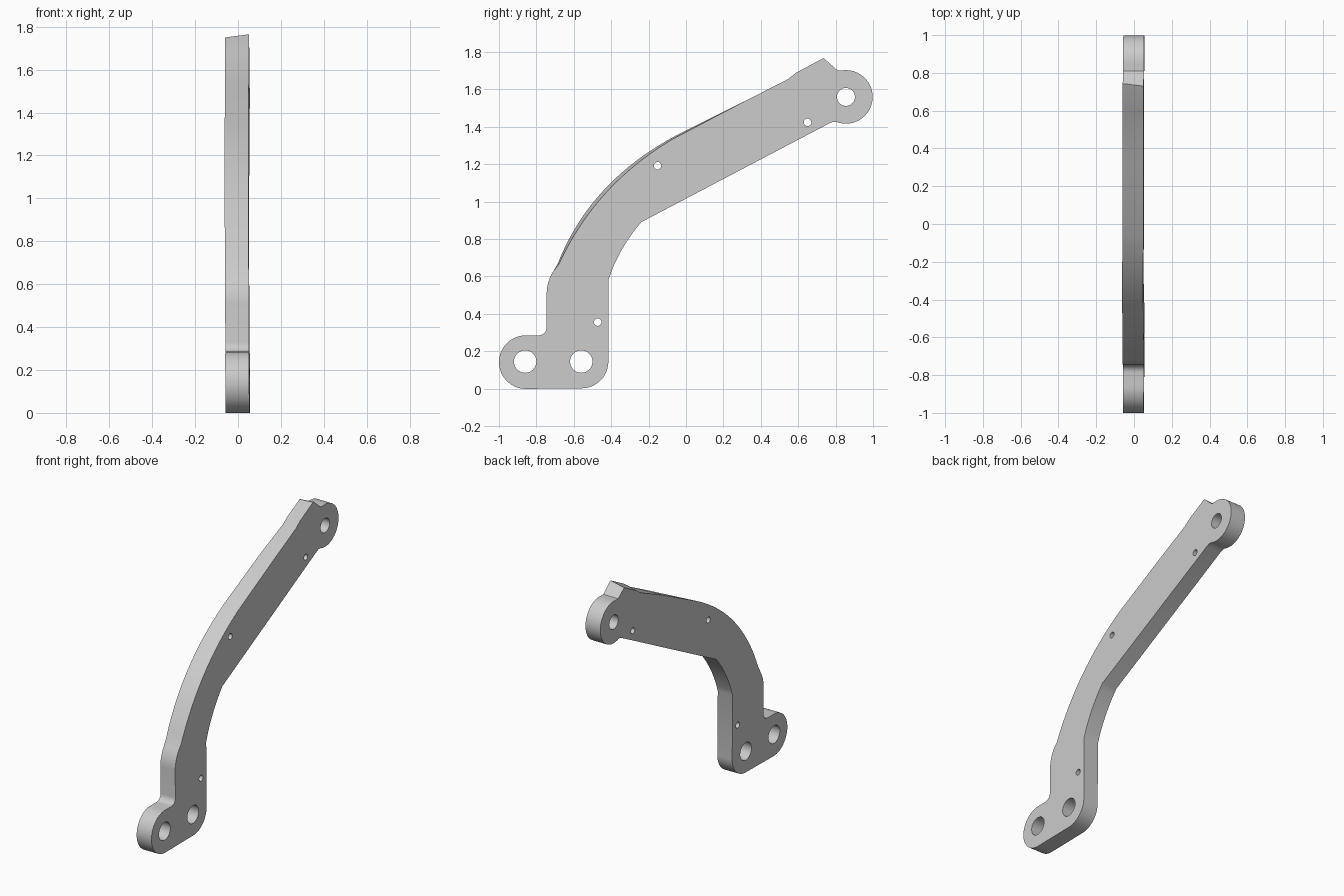
import bpy, bmesh
from math import cos, sin, radians, pi
from mathutils import Vector

if "Cube" in bpy.data.objects:
    bpy.data.objects.remove(bpy.data.objects["Cube"])


def arc(cy, cz, r, a0, a1, n):
    """Points on a circle in the side (y, z) plane, angles in degrees."""
    return [(cy + r * cos(radians(a0 + (a1 - a0) * i / n)),
             cz + r * sin(radians(a0 + (a1 - a0) * i / n))) for i in range(n + 1)]


def bend(p, m, q, n):
    """Smooth curve from p through m to q."""
    p, m, q = Vector(p), Vector(m), Vector(q)
    c = m * 2 - (p + q) / 2
    return [tuple(p * (1 - t) ** 2 + c * 2 * t * (1 - t) + q * t * t)
            for t in (i / n for i in range(n + 1))]


def outline(ridge, back):
    """Full arm outline, counter-clockwise; the upper edge differs per face."""
    pts = arc(-0.558, 0.145, 0.143, -90, 0, 12)                  # heel corner
    pts += bend((-0.415, 0.58), (-0.345, 0.74), (-0.24, 0.89), 8)  # inner elbow
    pts += [(0.765, 1.418), (0.785, 1.426), (0.80, 1.427)]
    pts += arc(0.855, 1.56, 0.143, -104, 95, 32)                 # tip eye
    pts += [(0.81, 1.702)]
    pts += ridge
    pts += bend(*back, 20)                                       # outer elbow
    pts += bend((-0.707, 0.632), (-0.735, 0.573), (-0.745, 0.51), 6)
    pts += arc(-0.787, 0.327, 0.042, 0, -90, 6)                  # foot fillet
    pts += arc(-0.857, 0.142, 0.143, 90, 270, 28)                # foot eye
    return pts


right = outline([(0.74, 1.764), (0.73, 1.765), (0.59, 1.69), (0.545, 1.655), (0.32, 1.54)],
                [(-0.07, 1.335), (-0.43, 1.045), (-0.68, 0.665)])
left = outline([(0.752, 1.748), (0.743, 1.75), (0.61, 1.68), (0.565, 1.648), (0.32, 1.539)],
               [(-0.06, 1.35), (-0.443, 1.058), (-0.684, 0.672)])


def lean(y, z):
    """The plate leans very slightly out of the side plane."""
    return 0.01 * (0.66 * y - 0.75 * (z - 0.88))


def make_object(name, bm):
    bmesh.ops.recalc_face_normals(bm, faces=bm.faces)
    mesh = bpy.data.meshes.new(name)
    bm.to_mesh(mesh)
    bm.free()
    obj = bpy.data.objects.new(name, mesh)
    bpy.context.collection.objects.link(obj)
    return obj


def loft(bm, a, b):
    """Closed solid between two matching loops of 3D points."""
    va, vb = [bm.verts.new(p) for p in a], [bm.verts.new(p) for p in b]
    bm.faces.new(va)
    bm.faces.new(vb[::-1])
    for i in range(len(va)):
        j = (i + 1) % len(va)
        bm.faces.new((va[i], vb[i], vb[j], va[j]))


# Arm plate
bm = bmesh.new()
loft(bm, [(0.053 + lean(y, z), y, z) for y, z in right],
     [(-0.058 + lean(y, z), y, z) for y, z in left])
arm = make_object("bracket_arm", bm)

# Bolt holes and small pin holes
bm = bmesh.new()
for y, z, r, n in [(-0.86, 0.145, 0.06, 40), (-0.56, 0.145, 0.06, 40),
                   (0.855, 1.56, 0.048, 36), (-0.472, 0.356, 0.02, 24),
                   (-0.152, 1.192, 0.02, 24), (0.65, 1.424, 0.02, 24)]:
    ring = arc(y, z, r, 0, 360, n)[:-1]
    loft(bm, [(0.2, *p) for p in ring], [(-0.2, *p) for p in ring])
cutter = make_object("hole_cutter", bm)
cutter.hide_render = True

cut = arm.modifiers.new("holes", 'BOOLEAN')
cut.operation = 'DIFFERENCE'
cut.solver = 'EXACT'
cut.object = cutter
bpy.context.view_layer.objects.active = arm
arm.select_set(True)
bpy.ops.object.modifier_apply(modifier=cut.name)
bpy.data.objects.remove(cutter)

# Smooth curved rims, keep the face edges sharp
bpy.ops.object.shade_smooth_by_angle(angle=pi / 6)
